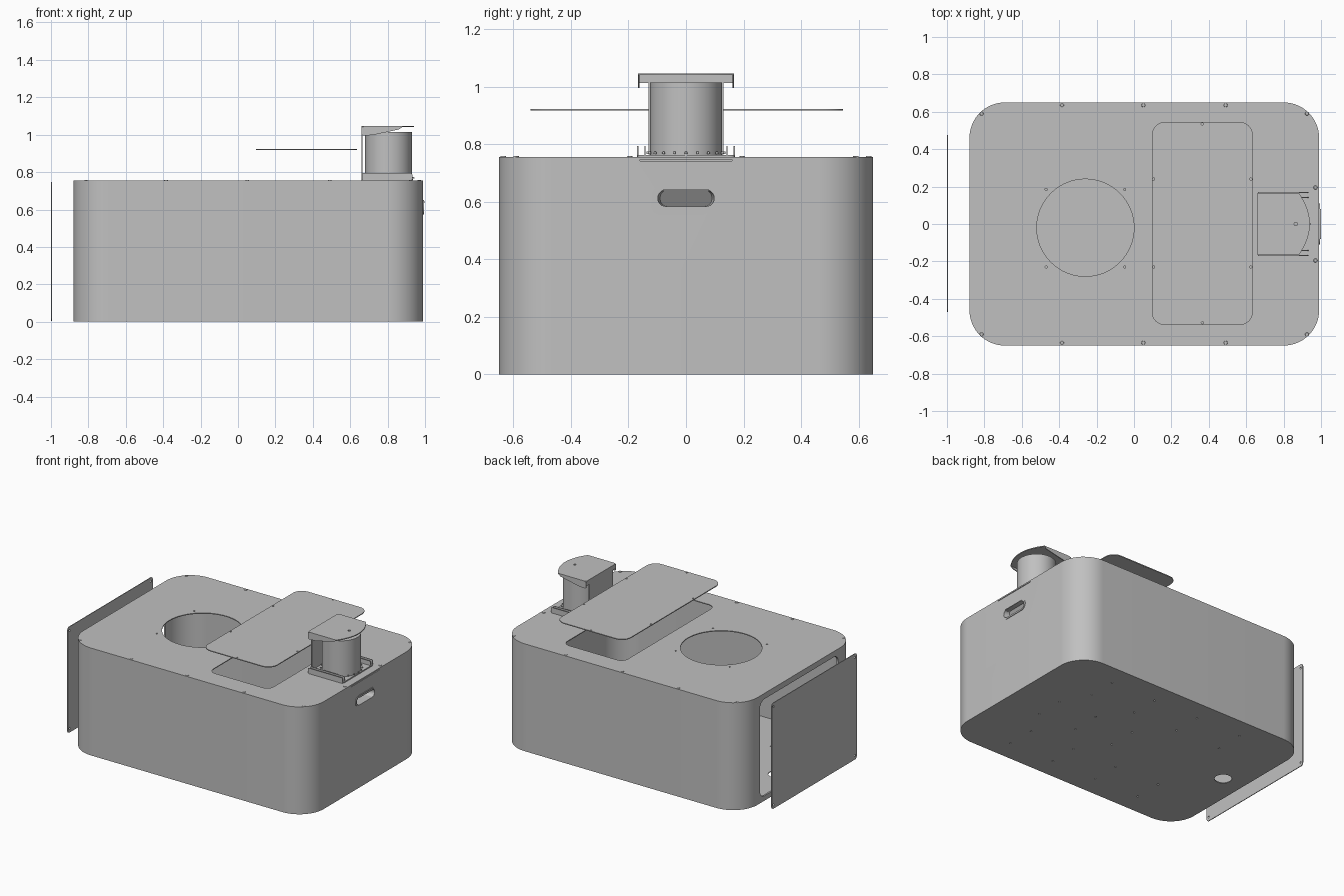
import bpy, bmesh, math
from mathutils import Matrix, Vector

if "Cube" in bpy.data.objects:
    bpy.data.objects.remove(bpy.data.objects["Cube"])

grey = bpy.data.materials.new("plain grey metal")
grey.use_nodes = True
GREY = (0.53, 0.53, 0.53, 1)
grey.diffuse_color = GREY
for node in grey.node_tree.nodes:
    if node.type == 'BSDF_PRINCIPLED':
        node.inputs["Base Color"].default_value = GREY

# Plane orientations: sheet lying flat, facing the side, facing the front
FLAT = Matrix.Identity(3)
SIDE = Matrix(((0, 0, 1), (1, 0, 0), (0, 1, 0)))
FRONT = Matrix(((1, 0, 0), (0, 0, -1), (0, 1, 0)))


def arc(cx, cy, r, a0, a1, n):
    return [(cx + r * math.cos(math.radians(a0 + (a1 - a0) * i / n)),
             cy + r * math.sin(math.radians(a0 + (a1 - a0) * i / n))) for i in range(n + 1)]


def circle(cx, cy, r, n=12):
    return arc(cx, cy, r, 0, 360, n)[:-1]


def rrect(x0, x1, y0, y1, r, n=10):
    return (arc(x1 - r, y1 - r, r, 0, 90, n) + arc(x0 + r, y1 - r, r, 90, 180, n)
            + arc(x0 + r, y0 + r, r, 180, 270, n) + arc(x1 - r, y0 + r, r, 270, 360, n))


def add(name, bm):
    bmesh.ops.remove_doubles(bm, verts=bm.verts, dist=0.00005)
    bmesh.ops.recalc_face_normals(bm, faces=bm.faces)
    mesh = bpy.data.meshes.new(name)
    bm.to_mesh(mesh)
    bm.free()
    mesh.materials.clear()
    mesh.materials.append(grey)
    ob = bpy.data.objects.new(name, mesh)
    bpy.context.scene.collection.objects.link(ob)
    return ob


def smooth(ob):
    bpy.ops.object.select_all(action='DESELECT')
    ob.select_set(True)
    bpy.context.view_layer.objects.active = ob
    bpy.ops.object.shade_smooth_by_angle(angle=math.radians(30))


def sheet(name, loops, low, high, plane=FLAT):
    """Filled outline with holes, extruded from low to high along the plane normal."""
    curve = bpy.data.curves.new(name, 'CURVE')
    curve.dimensions = '2D'
    curve.fill_mode = 'BOTH'
    curve.extrude = (high - low) / 2
    for pts in loops:
        spline = curve.splines.new('POLY')
        spline.points.add(len(pts) - 1)
        for p, (u, v) in zip(spline.points, pts):
            p.co = (u, v, 0, 1)
        spline.use_cyclic_u = True
    temp = bpy.data.objects.new(name + " outline", curve)
    bpy.context.scene.collection.objects.link(temp)
    deps = bpy.context.evaluated_depsgraph_get()
    mesh = bpy.data.meshes.new_from_object(temp.evaluated_get(deps))
    bpy.data.objects.remove(temp)
    mesh.transform(plane.to_4x4() @ Matrix.Translation((0, 0, (low + high) / 2)))
    bm = bmesh.new()
    bm.from_mesh(mesh)
    bpy.data.meshes.remove(mesh)
    ob = add(name, bm)
    smooth(ob)
    return ob


def cut(target, cutter):
    cutter.hide_render = True
    mod = target.modifiers.new("cut", 'BOOLEAN')
    mod.operation = 'DIFFERENCE'
    mod.solver = 'EXACT'
    mod.object = cutter
    bpy.ops.object.select_all(action='DESELECT')
    target.select_set(True)
    bpy.context.view_layer.objects.active = target
    bpy.ops.object.modifier_apply(modifier=mod.name)
    bpy.data.objects.remove(cutter)


def discs(name, places, r, depth):
    bm = bmesh.new()
    for p in places:
        bmesh.ops.create_cone(bm, cap_ends=True, segments=14, radius1=r, radius2=r * 0.8,
                              depth=depth, matrix=Matrix.Translation(p))
    return add(name, bm)


# Hollow housing wall with end opening, handle slot and a thin slit
TOP = 0.755
outer = rrect(-0.88, 0.99, -0.65, 0.65, 0.19, 16)
inner = rrect(-0.868, 0.978, -0.638, 0.638, 0.178, 16)
wall = sheet("housing_wall", [outer, inner], 0.006, TOP - 0.006)
cut(wall, sheet("end_cutter", [rrect(-0.435, 0.435, 0.035, 0.715, 0.05)], -1.0, -0.8, SIDE))
cut(wall, sheet("handle_cutter", [rrect(-0.108, 0.108, 0.575, 0.648, 0.036)], 0.9, 1.1, SIDE))
cut(wall, sheet("slit_cutter", [rrect(-0.16, 0.16, 0.742, 0.746, 0.001, 2)], 0.9, 1.1, SIDE))
smooth(wall)

# Lid with round hole, access hole and small bolt holes
ring_holes = [circle(x, y, 0.006) for x in (-0.47, -0.05) for y in (-0.23, 0.185)]
lid_holes = [circle(-0.26, -0.02, 0.26, 64), rrect(0.13, 0.6, -0.51, 0.51, 0.05)]
sheet("housing_lid", [outer] + lid_holes + ring_holes, TOP - 0.006, TOP)

# Floor with drain and mounting holes
floor_holes = [circle(-0.72, 0.02, 0.055, 32)]
floor_holes += [circle(x, y, 0.006) for x in (-0.45, -0.1, 0.25, 0.6) for y in (-0.5, -0.3, 0.3, 0.5)]
floor_holes += [circle(x, y, 0.006) for x in (0.1, 0.4, 0.7) for y in (-0.1, 0.1)]
sheet("housing_floor", [outer] + floor_holes, 0, 0.006)

# Lid screws, mirrored front to back
spots = [(-0.815, 0.59), (-0.385, 0.635), (0.05, 0.635), (0.49, 0.635), (0.925, 0.59), (0.97, 0.195)]
discs("lid_screws", [(x, s * y, TOP + 0.001) for x, y in spots for s in (1, -1)], 0.011, 0.004)

# Raised access cover and detached end cover
cover_holes = [circle(x, y, 0.006) for x in (0.105, 0.625) for y in (-0.23, 0.24)]
cover_holes += [circle(0.365, y, 0.006) for y in (-0.528, 0.535)]
sheet("access_cover", [rrect(0.095, 0.635, -0.54, 0.545, 0.07)] + cover_holes, 0.917, 0.923)
end_holes = [circle(y, z, 0.007) for y in (-0.45, 0.455) for z in (0.03, 0.72)]
sheet("end_cover", [rrect(-0.47, 0.475, 0.003, 0.747, 0.02)] + end_holes, -1.0, -0.995, SIDE)

# Recessed handle: rim, slanted cup, lip
slot = rrect(-0.098, 0.098, 0.584, 0.64, 0.027)
sheet("handle_rim", [rrect(-0.11, 0.11, 0.573, 0.65, 0.038), slot], 0.985, 0.994, SIDE)
bm = bmesh.new()
front = [bm.verts.new((0.988, y, z)) for y, z in slot]
back = [bm.verts.new((0.925 + (z - 0.584) * 0.7, y * 0.92, z)) for y, z in slot]
for i in range(len(slot)):
    j = (i + 1) % len(slot)
    bm.faces.new((front[i], front[j], back[j], back[i]))
bm.faces.new(back)
smooth(add("handle_cup", bm))
sheet("handle_lip", [rrect(-0.08, 0.08, 0.638, 0.643, 0.002, 2)], 0.975, 1.0, SIDE)

# Drum on top of the lid
CX = 0.805
sheet("drum", [circle(CX, 0, 0.125, 48), circle(CX, 0, 0.115, 48)], 0.76, 1.015)
sheet("drum_top", [circle(CX, 0, 0.12, 48)], 1.005, 1.012)
bolts = [(CX + 0.133 * math.cos(a), 0.133 * math.sin(a), 0.77)
         for a in [math.tau * i / 20 for i in range(20)]]
discs("drum_bolts", bolts, 0.005, 0.008)

# Drum bracket: base tray with turned-up sides, back plate
sheet("bracket_base", [rrect(0.66, 0.935, -0.17, 0.17, 0.015, 4)], TOP, 0.763)
for side, s in (("right", 1), ("left", -1)):
    for n, y in (("inner", 0.145), ("outer", 0.17)):
        lo, hi = sorted((s * y, s * (y - 0.005)))
        sheet(f"base_flange_{n}_{side}", [rrect(0.662, 0.932, 0.757, 0.794, 0.008, 4)], lo, hi, FRONT)
sheet("bracket_back", [rrect(-0.13, 0.13, 0.757, 1.04, 0.01, 4)], 0.66, 0.666, SIDE)

# Cap: bowed nose, sloped side flanges and back flange
nose = [(0.94 - 0.06 * (t / 10) ** 2, 0.167 * t / 10) for t in range(-10, 11)]
cap = nose + [(0.672, 0.167), (0.66, 0.155), (0.66, -0.155), (0.672, -0.167)]
sheet("cap_plate", [cap, circle(0.865, 0, 0.009)], 1.04, 1.046)
cheek = [(0.66, 1.042), (0.66, 1.0), (0.67, 0.995), (0.72, 0.998), (0.86, 1.028), (0.88, 1.042)]
for side, s in (("right", 1), ("left", -1)):
    lo, hi = sorted((s * 0.167, s * 0.161))
    sheet("cap_flange_" + side, [cheek], lo, hi, FRONT)
sheet("cap_back", [rrect(-0.165, 0.165, 1.012, 1.042, 0.006, 4)], 0.66, 0.666, SIDE)
